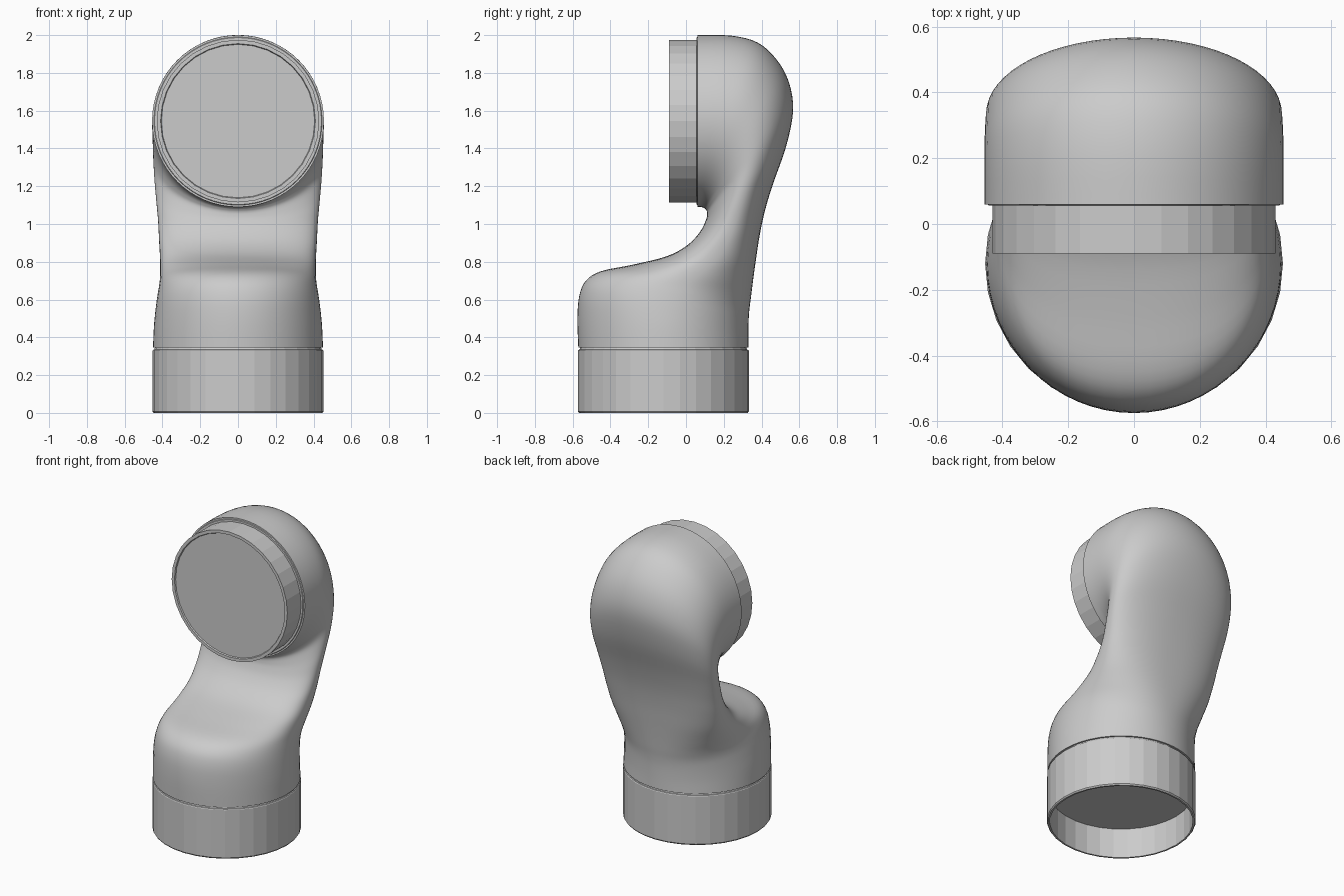
import bpy, bmesh
from math import sin, cos, pi, copysign
from mathutils import Vector, Matrix

old = bpy.data.objects.get("Cube")
if old:
    bpy.data.objects.remove(old)

grey = bpy.data.materials.new("plain grey")
grey.use_nodes = True
colour = (0.6, 0.6, 0.6, 1)
grey.diffuse_color = colour
grey.node_tree.nodes["Principled BSDF"].inputs["Base Color"].default_value = colour


def make_object(name, bm, smooth=False):
    bmesh.ops.recalc_face_normals(bm, faces=bm.faces)
    mesh = bpy.data.meshes.new(name)
    bm.to_mesh(mesh)
    bm.free()
    mesh.materials.append(grey)
    obj = bpy.data.objects.new(name, mesh)
    bpy.context.collection.objects.link(obj)
    if smooth:
        bpy.ops.object.select_all(action="DESELECT")
        obj.select_set(True)
        bpy.context.view_layer.objects.active = obj
        bpy.ops.object.shade_smooth_by_angle(angle=0.7)
    return obj


def bridge(bm, rings):
    """Join successive vertex rings with quads."""
    for a, b in zip(rings, rings[1:]):
        n = len(a)
        for i in range(n):
            j = (i + 1) % n
            bm.faces.new((a[i], a[j], b[j], b[i]))


def lathe(name, profile, matrix, sides=32):
    """Turn a (radius, height) profile and cap its last ring."""
    bm = bmesh.new()
    rings = [[bm.verts.new(matrix @ Vector((r * cos(2 * pi * i / sides),
                                            r * sin(2 * pi * i / sides), h)))
              for i in range(sides)] for r, h in profile]
    bridge(bm, rings)
    bm.faces.new(rings[-1])
    return make_object(name, bm)


def spline(p0, p1, p2, p3, t):
    return [0.5 * (2 * b + (c - a) * t + (2 * a - 5 * b + 4 * c - d) * t ** 2
                   + (3 * b - a - 3 * c + d) * t ** 3)
            for a, b, c, d in zip(p0, p1, p2, p3)]


# Arm body: front y, front z, back y, back z, half width, squareness
sections = [
    (-.57, .345, .33, .345, .45, 2),
    (-.575, .50, .33, .42, .445, 2),
    (-.565, .62, .332, .50, .435, 2.05),
    (-.53, .70, .337, .56, .425, 2.1),
    (-.45, .75, .345, .62, .416, 2.2),
    (-.28, .785, .355, .70, .412, 2.3),
    (-.10, .83, .37, .81, .413, 2.4),
    (.01, .89, .39, .94, .418, 2.4),
    (.075, .96, .418, 1.07, .423, 2.3),
    (.105, 1.02, .46, 1.21, .432, 2.2),
    (.112, 1.05, .53, 1.41, .442, 2.1),
    (.111, 1.065, .567, 1.60, .448, 2),
    (.106, 1.075, .545, 1.75, .451, 2),
    (.10, 1.082, .48, 1.87, .453, 2),
    (.09, 1.087, .38, 1.96, .455, 2),
    (.078, 1.09, .24, 1.997, .455, 2),
    (.06, 1.09, .06, 2.0, .455, 2),
]
SIDES, STEPS = 64, 4
bm = bmesh.new()
rings = []


def add_section(fy, fz, by, bz, width, power):
    centre = Vector((0, (fy + by) / 2, (fz + bz) / 2))
    axis = Vector((0, (by - fy) / 2, (bz - fz) / 2))
    ring = []
    for i in range(SIDES):
        a = 2 * pi * i / SIDES
        u, v = (copysign(abs(f) ** (2 / power), f) for f in (cos(a), sin(a)))
        ring.append(bm.verts.new(centre + axis * u + Vector((width * v, 0, 0))))
    rings.append(ring)


last = len(sections) - 1
for k in range(last):
    around = [sections[min(max(k + d, 0), last)] for d in (-1, 0, 1, 2)]
    for s in range(STEPS):
        add_section(*spline(*around, s / STEPS))
add_section(*sections[last])
bridge(bm, rings)
bm.faces.new(rings[0])
bm.faces.new(rings[-1])
make_object("arm_body", bm, smooth=True)

# Hollow base collar with a recessed floor and a narrow groove on top
base = Matrix.Translation((0, -.12, 0))
lathe("base_collar", [(.44, .346), (.444, .335), (.45, .333), (.453, .328),
                      (.453, .008), (.447, 0), (.436, 0), (.436, .2)], base)

# Head cap facing forward, with a thin rim
head = Matrix.Translation((0, .06, 1.545)) @ Matrix.Rotation(pi / 2, 4, "X")
lathe("head_cap", [(.43, -.02), (.43, .15), (.41, .15), (.406, .142)], head)

# Thin seat ring between head and cap
lathe("head_seat_ring", [(.448, -.004), (.442, .004), (.42, .004)], head, SIDES)
